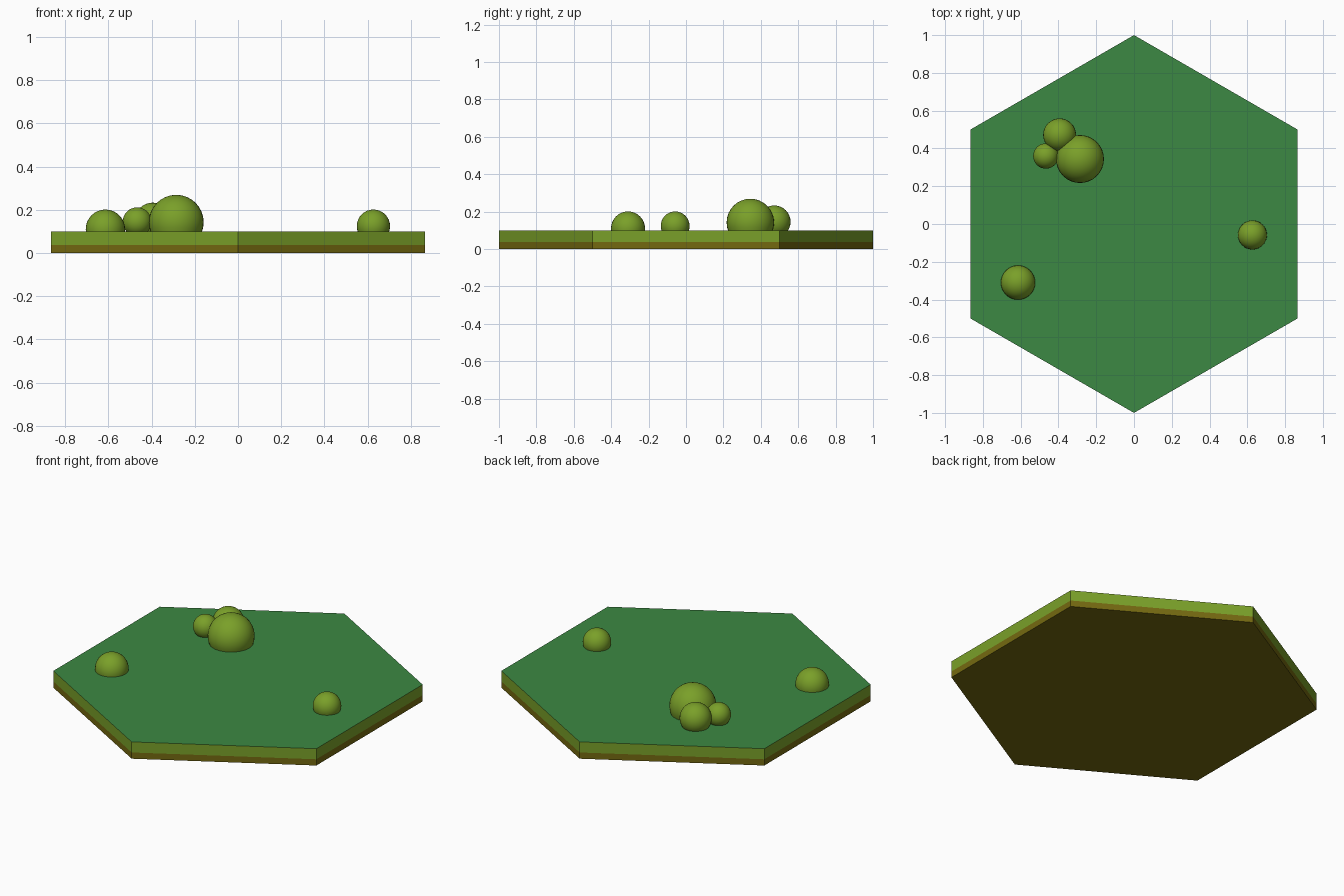
import bpy, bmesh, math

if "Cube" in bpy.data.objects:
    bpy.data.objects.remove(bpy.data.objects["Cube"])


def material(name, rgb):
    # sRGB 0-255 to linear
    m = bpy.data.materials.new(name)
    lin = [((c / 255 + 0.055) / 1.055) ** 2.4 if c > 10 else c / 255 / 12.92 for c in rgb]
    m.diffuse_color = (*lin, 1)
    m.use_nodes = True
    m.node_tree.nodes["Principled BSDF"].inputs["Base Color"].default_value = m.diffuse_color
    return m


grass = material("grass green", (60, 137, 67))
leaf = material("leaf green", (122, 160, 41))
soil = material("soil brown", (116, 105, 16))


def make_object(name, bm, mats):
    mesh = bpy.data.meshes.new(name)
    bm.to_mesh(mesh)
    bm.free()
    for m in mats:
        mesh.materials.append(m)
    ob = bpy.data.objects.new(name, mesh)
    bpy.context.collection.objects.link(ob)
    return ob


# Hexagonal tile: soil band, turf band, grass top
bm = bmesh.new()
rings = []
for z in (0, 0.037, 0.1):
    rings.append([bm.verts.new((math.sin(i * math.pi / 3), math.cos(i * math.pi / 3), z))
                  for i in range(6)])
for lo, hi in zip(rings, rings[1:]):
    for i in range(6):
        j = (i + 1) % 6
        bm.faces.new((lo[i], lo[j], hi[j], hi[i]))
bm.faces.new(rings[0])
bm.faces.new(rings[-1])
bmesh.ops.recalc_face_normals(bm, faces=bm.faces)
for f in bm.faces:
    if f.normal.z > 0.5:
        f.material_index = 0
    else:
        f.material_index = 1 if f.calc_center_median().z > 0.04 else 2
make_object("hex_tile", bm, (grass, leaf, soil))

# Round bushes sunk into the turf: x, y, z, radius
bushes = {
    "large_bush": (-0.286, 0.344, 0.142, 0.127),
    "medium_bush": (-0.394, 0.472, 0.146, 0.087),
    "small_bush": (-0.467, 0.36, 0.144, 0.067),
    "left_bush": (-0.614, -0.31, 0.11, 0.091),
    "right_bush": (0.627, -0.058, 0.124, 0.077),
}
for name, (x, y, z, r) in bushes.items():
    bm = bmesh.new()
    bmesh.ops.create_uvsphere(bm, u_segments=32, v_segments=16, radius=r)
    bmesh.ops.translate(bm, verts=bm.verts, vec=(x, y, z))
    # trim the part hidden below the turf
    bmesh.ops.bisect_plane(bm, geom=bm.verts[:] + bm.edges[:] + bm.faces[:],
                           plane_co=(0, 0, 0.095), plane_no=(0, 0, 1), clear_inner=True)
    for f in bm.faces:
        f.smooth = True
    make_object(name, bm, (leaf,))
